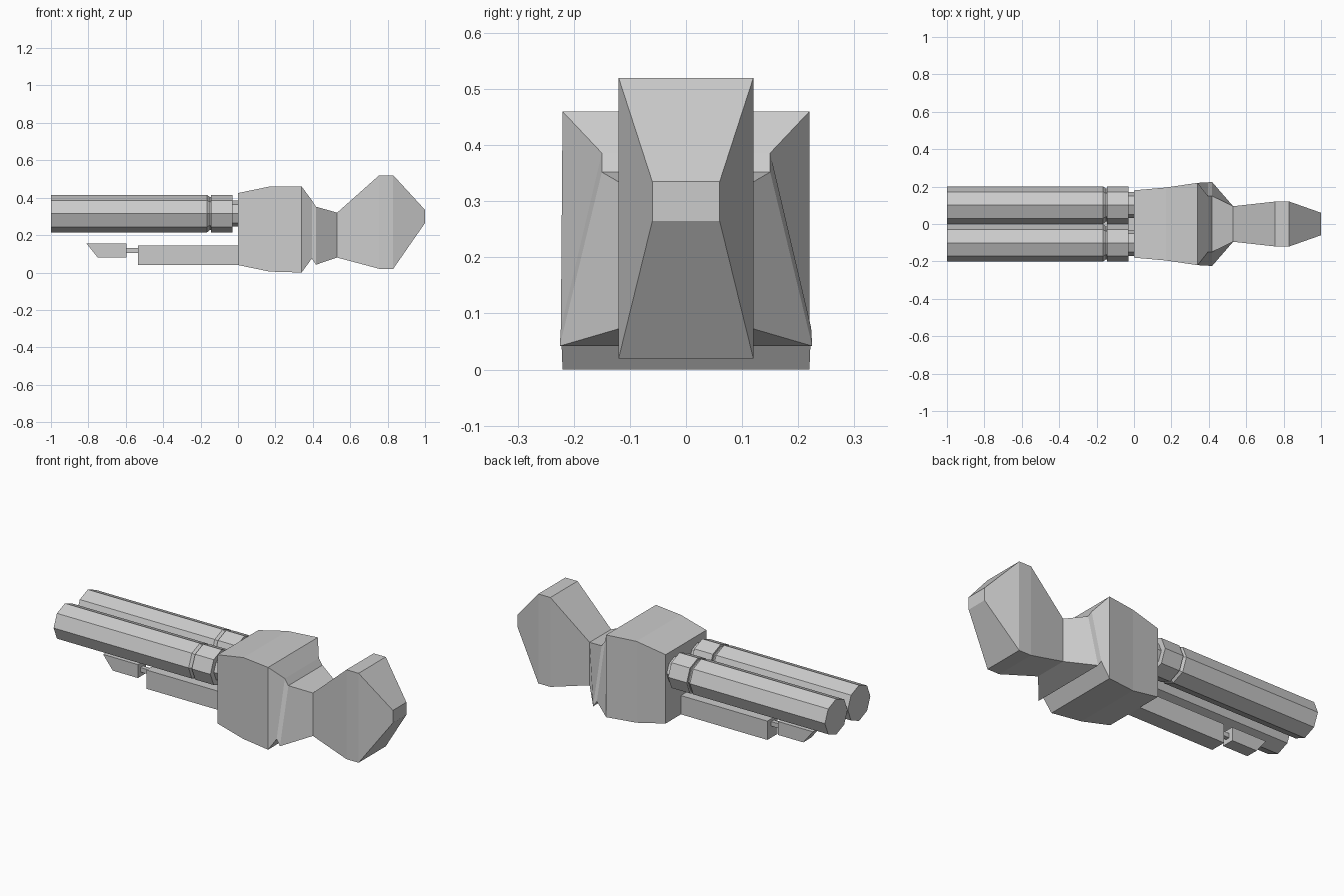
import bpy, bmesh
from math import cos, sin, pi

if "Cube" in bpy.data.objects:
    bpy.data.objects.remove(bpy.data.objects["Cube"])


def loft(name, rings):
    """Skin a list of equal-length closed rings and cap both ends."""
    bm = bmesh.new()
    loops = [[bm.verts.new(p) for p in ring] for ring in rings]
    for a, b in zip(loops, loops[1:]):
        n = len(a)
        for i in range(n):
            j = (i + 1) % n
            bm.faces.new((a[i], a[j], b[j], b[i]))
    bm.faces.new(loops[0][::-1])
    bm.faces.new(loops[-1])
    bmesh.ops.recalc_face_normals(bm, faces=bm.faces[:])
    mesh = bpy.data.meshes.new(name)
    bm.to_mesh(mesh)
    bm.free()
    obj = bpy.data.objects.new(name, mesh)
    bpy.context.collection.objects.link(obj)
    return obj


def section(x, bottom, top, w_bottom, w_top=None):
    """Symmetric trapezoid across the x axis, half widths given."""
    w_top = w_bottom if w_top is None else w_top
    return [(x, -w_bottom, bottom), (x, w_bottom, bottom),
            (x, w_top, top), (x, -w_top, top)]


def octagon(x, y, z, r):
    return [(x, y + r * cos(i * pi / 4), z + r * sin(i * pi / 4)) for i in range(8)]


# Main housing, tapering down into the waist
loft("housing", [
    section(0.00, 0.04, 0.425, 0.18),
    section(0.17, 0.005, 0.46, 0.195),
    section(0.34, 0.00, 0.46, 0.22),
    section(0.395, 0.075, 0.386, 0.223, 0.15),
    section(0.417, 0.042, 0.352, 0.225, 0.15),
    section(0.53, 0.08, 0.32, 0.095),
])

# Flared rear stock
loft("rear_stock", [
    section(0.53, 0.08, 0.32, 0.095),
    section(0.755, 0.02, 0.52, 0.12),
    section(0.83, 0.02, 0.52, 0.12),
    section(1.00, 0.265, 0.335, 0.06),
])

# Twin octagonal barrels: tube with chamfer, groove, collar, neck
profile = [(-1.0, 0.1), (-0.165, 0.1), (-0.15, 0.088), (-0.145, 0.088),
           (-0.145, 0.1), (-0.03, 0.1), (-0.03, 0.07), (0.01, 0.07)]
for side, y in (("left", 0.101), ("right", -0.101)):
    loft(f"barrel_{side}", [octagon(x, y, 0.315, r) for x, r in profile])

# Lower rail, connecting pin and slanted muzzle
loft("lower_rail", [section(-0.535, 0.04, 0.145, 0.045),
                    section(0.01, 0.04, 0.145, 0.045)])
loft("muzzle_pin", [section(-0.60, 0.105, 0.13, 0.012),
                    section(-0.53, 0.105, 0.13, 0.012)])
w = 0.035
loft("lower_muzzle", [
    [(-0.75, -w, 0.08), (-0.75, w, 0.08), (-0.81, w, 0.155), (-0.81, -w, 0.155)],
    section(-0.595, 0.08, 0.155, w),
])
